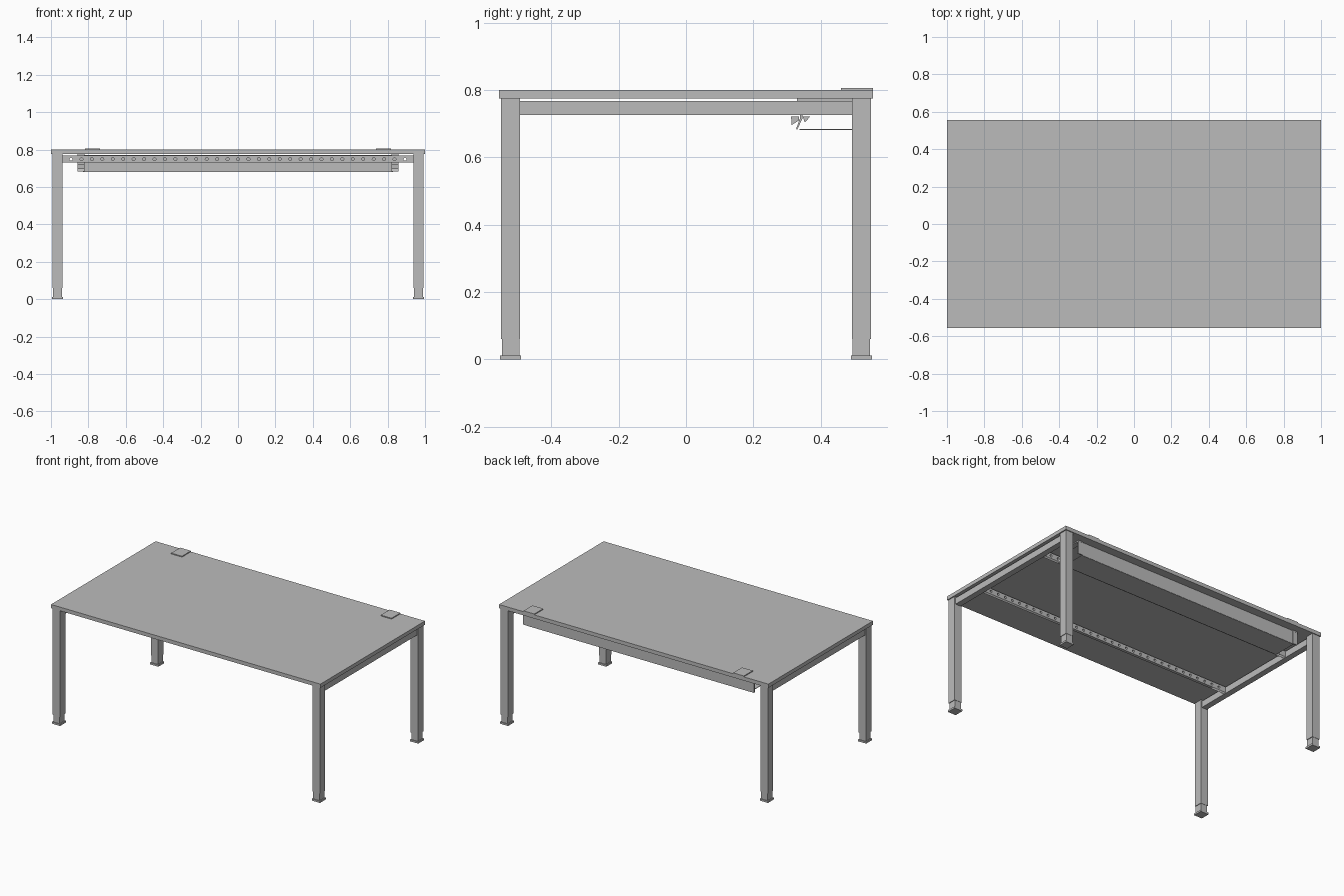
import bpy, bmesh, math
from mathutils import Matrix, Vector

cube = bpy.data.objects.get("Cube")
if cube:
    bpy.data.objects.remove(cube, do_unlink=True)

grey = bpy.data.materials.new("light_grey")
grey.use_nodes = True
colour = (0.5, 0.5, 0.5, 1)
grey.diffuse_color = colour
grey.node_tree.nodes["Principled BSDF"].inputs["Base Color"].default_value = colour


def add_object(name, mesh):
    mesh.materials.clear()
    mesh.materials.append(grey)
    ob = bpy.data.objects.new(name, mesh)
    bpy.context.collection.objects.link(ob)
    return ob


def box(name, x, y, z):
    """Box from (min, max) pairs."""
    bm = bmesh.new()
    size = [b - a for a, b in (x, y, z)]
    mid = [(a + b) / 2 for a, b in (x, y, z)]
    bmesh.ops.create_cube(bm, size=1, matrix=Matrix.Translation(mid) @ Matrix.Diagonal((*size, 1)))
    mesh = bpy.data.meshes.new(name)
    bm.to_mesh(mesh)
    bm.free()
    return add_object(name, mesh)


def centred(c, width):
    return (c - width / 2, c + width / 2)


def extrude_x(name, profile, x):
    """Extrude a (y, z) outline along x."""
    bm = bmesh.new()
    face = bm.faces.new([bm.verts.new((x[0], y, z)) for y, z in profile])
    out = bmesh.ops.extrude_face_region(bm, geom=[face])
    verts = [v for v in out["geom"] if isinstance(v, bmesh.types.BMVert)]
    bmesh.ops.translate(bm, vec=Vector((x[1] - x[0], 0, 0)), verts=verts)
    bmesh.ops.recalc_face_normals(bm, faces=bm.faces)
    mesh = bpy.data.meshes.new(name)
    bm.to_mesh(mesh)
    bm.free()
    return add_object(name, mesh)


def perforated_rail(name, y):
    """Flat rail with a row of round through holes."""
    curve = bpy.data.curves.new(name + "_outline", "CURVE")
    curve.dimensions = "2D"
    curve.fill_mode = "BOTH"
    curve.extrude = 0.01
    half, height = 0.945, 0.019
    loops = [[(-half, -height), (half, -height), (half, height), (-half, height)]]
    for i in range(-16, 17):
        loops.append([(i * 0.0558 + 0.008 * math.cos(a), 0.008 * math.sin(a))
                      for a in (k * math.tau / 12 for k in range(12))])
    for pts in loops:
        spline = curve.splines.new("POLY")
        spline.points.add(len(pts) - 1)
        for p, (u, v) in zip(spline.points, pts):
            p.co = (u, v, 0, 1)
        spline.use_cyclic_u = True
    helper = bpy.data.objects.new(name + "_helper", curve)
    bpy.context.collection.objects.link(helper)
    graph = bpy.context.evaluated_depsgraph_get()
    mesh = bpy.data.meshes.new_from_object(helper.evaluated_get(graph))
    bpy.data.objects.remove(helper, do_unlink=True)
    mesh.transform(Matrix.Translation((0, y, 0.749)) @ Matrix.Rotation(math.pi / 2, 4, "X"))
    return add_object(name, mesh)


# Table top
box("table_top", (-1, 1), (-0.555, 0.555), (0.775, 0.8))

# Legs with inset extensions and foot pads
for side, sx in (("left", 1), ("right", -1)):
    for end, sy in (("front", -1), ("back", 1)):
        tag = f"{end}_{side}"
        x, y = sx * 0.965, sy * 0.521
        box(tag + "_leg", centred(x, 0.055), centred(y, 0.056), (0.06, 0.775))
        box(tag + "_leg_extension", centred(x, 0.047), centred(y, 0.052), (0.012, 0.06))
        box(tag + "_foot", centred(x, 0.06), centred(y, 0.062), (0, 0.012))

    # Side rails
    box(side + "_side_rail", centred(sx * 0.965, 0.04), (-0.493, 0.493), (0.725, 0.768))

    # Cable flap plates on the rear edge
    box(side + "_cable_flap", centred(sx * 0.778, 0.08), (0.46, 0.555), (0.8, 0.806))

    # Tray hangers: arm under the top, rear plate and front clip
    bx = centred(sx * 0.84, 0.036)
    box(side + "_tray_arm", bx, (0.33, 0.505), (0.768, 0.775))
    box(side + "_tray_hanger", bx, (0.496, 0.504), (0.684, 0.768))
    extrude_x(side + "_clip_block",
              [(0.312, 0.722), (0.336, 0.722), (0.336, 0.71), (0.314, 0.696)], bx)
    extrude_x(side + "_clip_strip",
              [(0.338, 0.768), (0.346, 0.768), (0.346, 0.715), (0.33, 0.682), (0.327, 0.684), (0.338, 0.715)], bx)
    extrude_x(side + "_clip_wedge",
              [(0.346, 0.722), (0.37, 0.722), (0.353, 0.704)], bx)

# Perforated cross rails
perforated_rail("front_cross_rail", -0.28)
perforated_rail("back_cross_rail", 0.28)

# Cable tray: back panel and floor
box("tray_back", (-0.83, 0.83), (0.498, 0.502), (0.682, 0.772))
box("tray_floor", (-0.83, 0.83), (0.337, 0.5), (0.681, 0.684))
